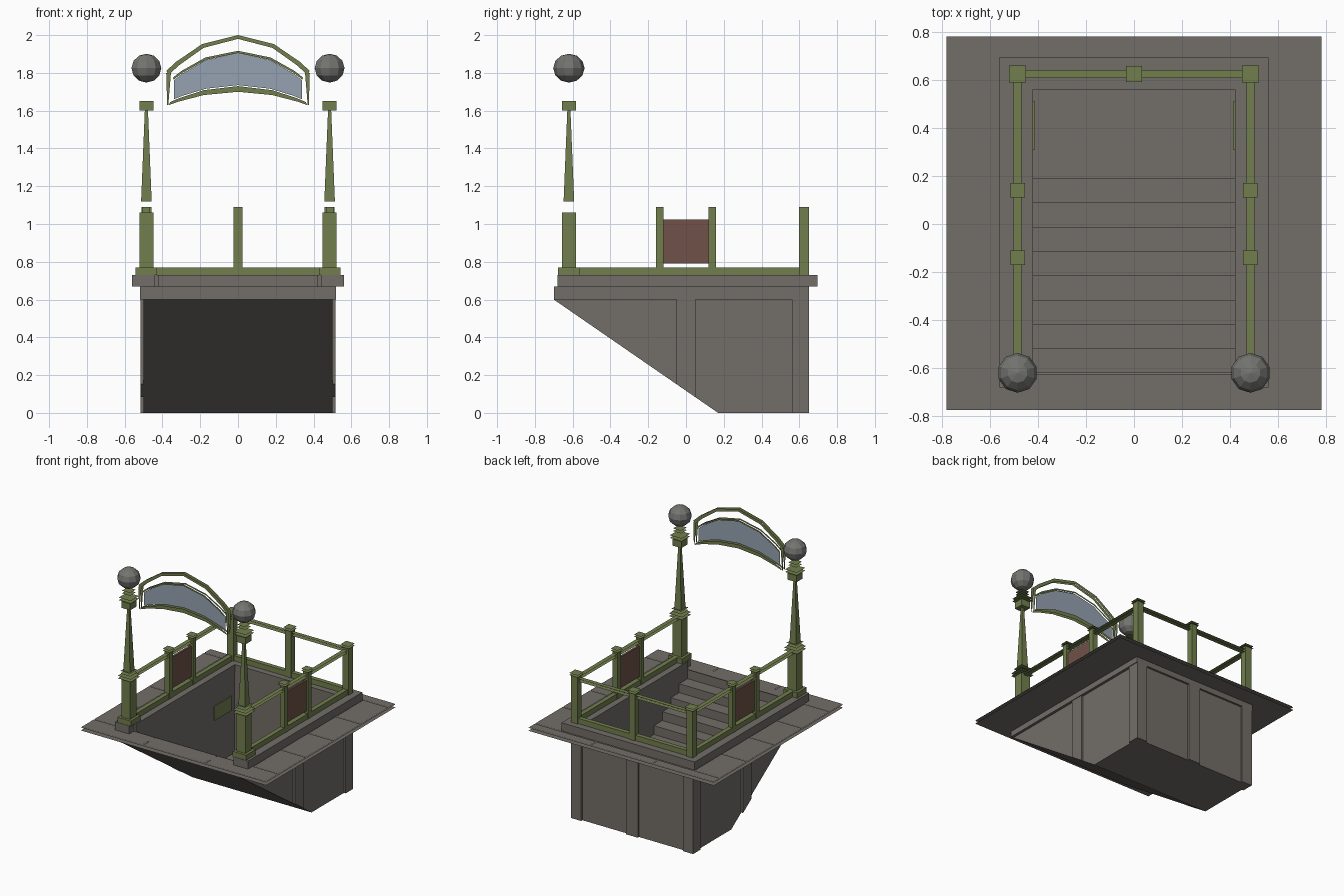
import bpy, bmesh, math
from mathutils import Matrix

cube = bpy.data.objects.get("Cube")
if cube:
    bpy.data.objects.remove(cube, do_unlink=True)


def material(name, rgb):
    mat = bpy.data.materials.new(name)
    mat.use_nodes = True
    mat.diffuse_color = (*rgb, 1)
    mat.node_tree.nodes["Principled BSDF"].inputs["Base Color"].default_value = (*rgb, 1)
    return mat


STONE = material("grey stone", (0.17, 0.155, 0.14))
GREEN = material("olive green metal", (0.165, 0.21, 0.075))
RED = material("red brown panel", (0.16, 0.085, 0.065))
GLASS = material("blue grey glass", (0.3, 0.36, 0.44))
LAMP = material("lamp grey", (0.175, 0.175, 0.165))


def finish(name, mat, bm):
    mesh = bpy.data.meshes.new(name)
    bm.to_mesh(mesh)
    bm.free()
    mesh.materials.append(mat)
    obj = bpy.data.objects.new(name, mesh)
    bpy.context.collection.objects.link(obj)
    return obj


def add_box(bm, cx, cy, hx, hy, z0, z1, sides=True, taper=1):
    """Box by centre and half size; without sides only top and bottom remain."""
    signs = [(-1, -1), (1, -1), (1, 1), (-1, 1)]
    low = [bm.verts.new((cx + a * hx, cy + b * hy, z0)) for a, b in signs]
    top = [bm.verts.new((cx + a * hx * taper, cy + b * hy * taper, z1)) for a, b in signs]
    bm.faces.new(top)
    bm.faces.new(low[::-1])
    if sides:
        for i in range(4):
            j = (i + 1) % 4
            bm.faces.new((low[i], low[j], top[j], top[i]))


def boxes(name, mat, items, sides=True, taper=1):
    bm = bmesh.new()
    for item in items:
        add_box(bm, *item, sides=sides, taper=taper)
    return finish(name, mat, bm)


def both(*item):
    """The same box on the left and the right."""
    return [item, (-item[0], *item[1:])]


def prism(name, mat, profile, spans, inward=False, open_top=False):
    """Extrude a (y, z) outline along x over each span."""
    bm = bmesh.new()
    for x0, x1 in spans:
        a = [bm.verts.new((x0, y, z)) for y, z in profile]
        b = [bm.verts.new((x1, y, z)) for y, z in profile]
        faces = [bm.faces.new(b), bm.faces.new(a[::-1])]
        n = len(profile)
        for i in range(n - 1 if open_top else n):
            j = (i + 1) % n
            faces.append(bm.faces.new((b[i], a[i], a[j], b[j])))
        if inward:
            bmesh.ops.reverse_faces(bm, faces=faces)
    return finish(name, mat, bm)


def ring(name, mat, outer, inner, z0, z1, sides):
    """Rectangular frame; rectangles are (half x, front y, back y)."""
    def loop(bm, rect, z):
        h, f, b = rect
        return [bm.verts.new((x, y, z)) for x, y in ((-h, f), (h, f), (h, b), (-h, b))]
    bm = bmesh.new()
    o0, i0, o1, i1 = (loop(bm, r, z) for z in (z0, z1) for r in (outer, inner))
    for i in range(4):
        j = (i + 1) % 4
        bm.faces.new((o1[i], o1[j], i1[j], i1[i]))
        bm.faces.new((o0[j], o0[i], i0[i], i0[j]))
        if sides:
            bm.faces.new((o0[i], o0[j], o1[j], o1[i]))
    return finish(name, mat, bm)


# Underground shell with sloping underside, and its pilasters
FLOOR, SLOPE, BACK, TOP = 0, 0.17, 0.635, 0.6
prism("outer_shell", STONE, [(-0.7, TOP), (SLOPE, FLOOR), (BACK, FLOOR), (BACK, TOP)],
      [(-0.5, 0.5)], open_top=True)
w = 0.05
prism("side_pilasters", STONE, [(-w, 0.152), (w, 0.083), (w, TOP), (-w, TOP)],
      [(0.495, 0.515), (-0.515, -0.495)])
boxes("corner_pilasters", STONE, both(0.472, 0.605, 0.043, 0.045, FLOOR, TOP))
boxes("back_pilaster", STONE, [(0, 0.64, w, 0.01, FLOOR, TOP)])
ring("collar", STONE, (0.52, -0.7, 0.65), (0.43, -0.63, 0.57), TOP, 0.668, True)

# Stairwell: steps going down from the front to a landing
run, rise, y, z = 0.1014, 0.0675, -0.62, 0.6
steps = [(y, 0.67), (y, z)]
for i in range(8):
    y += run
    steps += [(y, z), (y, z - rise)]
    z -= rise
steps += [(0.56, z), (0.56, 0.67)]
prism("stairwell", STONE, steps, [(-0.42, 0.42)], inward=True, open_top=True)
boxes("wall_signs", GREEN, both(0.417, 0.41, 0.004, 0.1, 0.4, 0.51))

# Pavement: base sheets with separate paving slabs on top
ring("pavement_base", STONE, (0.78, -0.775, 0.78), (0.44, -0.625, 0.6), 0.642, 0.664, False)
GAP = 0.004
slabs = []
for cy, hy in ((-0.6975, 0.0775), (0.742, 0.038)):
    for cx in (-0.52, 0, 0.52):
        slabs.append((cx, cy, 0.26 - GAP, hy - GAP, 0.662, 0.67))
for i in range(4):
    slabs += both(0.67, -0.455 + i * 0.331, 0.11 - GAP, 0.1655 - GAP, 0.662, 0.67)
boxes("paving_slabs", STONE, slabs, sides=False)

# Raised kerb around three sides
boxes("kerb_sides", STONE, both(0.49, 0.035, 0.07, 0.66, 0.668, 0.73))
boxes("kerb_back", STONE, [(0, 0.628, 0.42, 0.067, 0.668, 0.73)])
PX, FY, BY = 0.485, -0.62, 0.625
boxes("post_plinths", STONE, both(0.5, FY, 0.06, 0.06, 0.668, 0.731))

# Lamp posts
boxes("lamp_post_bases", GREEN, both(PX, FY, 0.057, 0.057, 0.73, 0.77))
boxes("lamp_post_shafts", GREEN, both(PX, FY, 0.037, 0.037, 0.77, 1.06))
boxes("lamp_post_caps", GREEN, both(PX, FY, 0.055, 0.055, 1.065, 1.085)
      + both(PX, FY, 0.042, 0.042, 1.1, 1.12), sides=False)
boxes("lamp_columns", GREEN, both(PX, FY, 0.028, 0.028, 1.12, 1.6), taper=0.3)
boxes("lamp_blocks", GREEN, both(PX, FY, 0.037, 0.037, TOP + 1, 1.65))
boxes("lamp_plates", GREEN, both(PX, FY, 0.05, 0.05, 1.66, 1.68)
      + both(PX, FY, 0.034, 0.034, 1.71, 1.73), sides=False)
bm = bmesh.new()
for side in (-1, 1):
    place = Matrix.Translation((side * PX, FY, 1.825)) @ Matrix.Diagonal((1, 1, 0.92, 1))
    bmesh.ops.create_uvsphere(bm, u_segments=10, v_segments=6, radius=0.083, matrix=place)
finish("lamp_globes", LAMP, bm)

# Railing: posts, caps and rails
corner = both(PX, BY, 0.026, 0.026)
middle = [(0, BY, 0.024, 0.024)]
for py in (-0.14, 0.14):
    middle += both(PX, py, 0.02, 0.02)
posts = corner + middle
boxes("railing_posts", GREEN, [(*p, 0.73, 1.09) for p in posts])
boxes("railing_caps", GREEN, [(x, y, h + 0.01, h + 0.01, 1.09, 1.105) for x, y, h, _ in posts],
      sides=False)
rails = both(PX, 0, 0.017, BY)
back_rail = [(0, BY, PX, 0.017)]
boxes("bottom_rails", GREEN, [(*r, 0.73, 0.77) for r in rails + back_rail])
boxes("top_rails", GREEN, [(*r, 1.05, 1.07) for r in rails + back_rail], sides=False)

# Notice panels between the side posts
bm = bmesh.new()
for cx in (-PX, PX):
    add_box(bm, cx, 0, 0.008, 0.12, 0.79, 1.025)
finish("notice_panels", RED, bm)


# Arched sign between the lamps
def arc(half, end, apex, count=6):
    xs = [half * math.sin(math.pi / 2 * (2 * i / count - 1)) for i in range(count + 1)]
    return [(x, apex - (apex - end) * (x / half) ** 2) for x in xs]


def strip(bm, lower, upper, front, back):
    for depth, flip in ((front, False), (back, True)):
        a = [bm.verts.new((x, depth, z)) for x, z in lower]
        b = [bm.verts.new((x, depth, z)) for x, z in upper]
        for i in range(len(a) - 1):
            quad = (a[i], a[i + 1], b[i + 1], b[i])
            bm.faces.new(quad[::-1] if flip else quad)


bm = bmesh.new()
bands = [(arc(0.365, 1.79, 1.98), arc(0.38, 1.81, 2.0)),
         (arc(0.34, 1.765, 1.905), arc(0.345, 1.775, 1.917)),
         (arc(0.365, 1.63, 1.7), arc(0.36, 1.645, 1.73))]
for s in (-1, 1):
    ends = sorted([s * 0.38, s * 0.355])
    bands.append(([(s * 0.372 - 0.003, 1.63), (s * 0.372 + 0.003, 1.63)],
                  [(e, 1.8) for e in ends]))
for lower, upper in bands:
    strip(bm, lower, upper, -0.655, -0.63)
finish("arch_frame", GREEN, bm)
bm = bmesh.new()
strip(bm, arc(0.34, 1.66, 1.735), arc(0.34, 1.76, 1.905), -0.646, -0.638)
finish("arch_glass", GLASS, bm)
